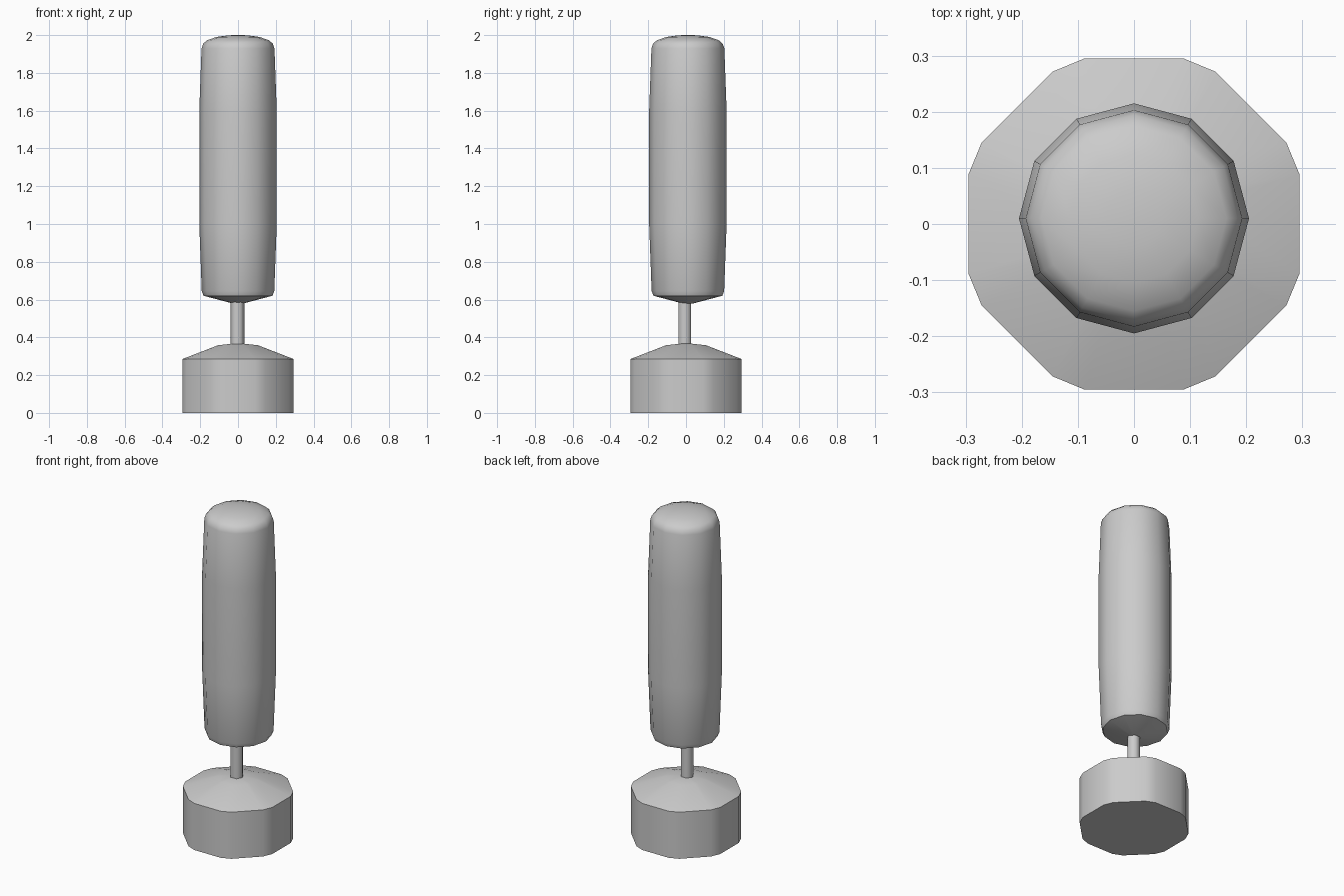
import bpy, bmesh, math

cube = bpy.data.objects.get("Cube")
if cube:
    bpy.data.objects.remove(cube)

grey = bpy.data.materials.new("plain grey")
grey.diffuse_color = (0.6, 0.6, 0.6, 1)
grey.use_nodes = True
grey.node_tree.nodes["Principled BSDF"].inputs["Base Color"].default_value = (0.6, 0.6, 0.6, 1)


def ngon(sides, turn=0.0):
    """Unit outline with the given number of corners."""
    step = 2 * math.pi / sides
    return [(math.cos(i * step + turn), math.sin(i * step + turn)) for i in range(sides)]


def loft(name, outline, profile, centre=(0, 0), smooth=40):
    """Stack scaled outlines along z; a zero radius makes a tip."""
    bm = bmesh.new()
    rings = []
    for r, z in profile:
        pts = outline if r else [(0, 0)]
        rings.append([bm.verts.new((x * r + centre[0], y * r + centre[1], z)) for x, y in pts])
    n = len(outline)
    for a, b in zip(rings, rings[1:]):
        for i in range(n):
            j = (i + 1) % n
            quad = [a[i % len(a)], a[j % len(a)], b[j % len(b)], b[i % len(b)]]
            bm.faces.new(list(dict.fromkeys(quad)))
    for ring in (rings[0], rings[-1]):
        if len(ring) > 1:
            bm.faces.new(ring)
    bmesh.ops.recalc_face_normals(bm, faces=bm.faces)
    mesh = bpy.data.meshes.new(name)
    bm.to_mesh(mesh)
    bm.free()
    mesh.materials.append(grey)
    obj = bpy.data.objects.new(name, mesh)
    bpy.context.collection.objects.link(obj)
    bpy.ops.object.select_all(action="DESELECT")
    obj.select_set(True)
    bpy.context.view_layer.objects.active = obj
    bpy.ops.object.shade_smooth_by_angle(angle=math.radians(smooth))
    return obj


# Weighted base: an octagon with clipped corners and a shallow conical lid
octagon = ngon(8, math.pi / 8)
clip = 0.135
clipped = []
for i, (x, y) in enumerate(octagon):
    for nx, ny in (octagon[i - 1], octagon[(i + 1) % 8]):
        clipped.append((x + (nx - x) * clip, y + (ny - y) * clip))
loft("base", clipped, [(0.319, 0), (0.319, 0.285), (0.115, 0.358), (0, 0.37)])

# Thin post joining base and bag
loft("post", ngon(6), [(0.038, 0.34), (0.038, 0.6)], (-0.003, -0.006), 65)

# Padded bag, slightly barrelled with a domed top
bag = [(0, 0.578), (0.03, 0.58), (0.182, 0.62), (0.192, 0.645), (0.205, 1.0),
       (0.205, 1.6), (0.193, 1.93), (0.184, 1.955), (0.165, 1.972),
       (0.115, 1.99), (0.05, 1.999), (0, 2.0)]
loft("bag", ngon(12), bag, (0, 0.01))
